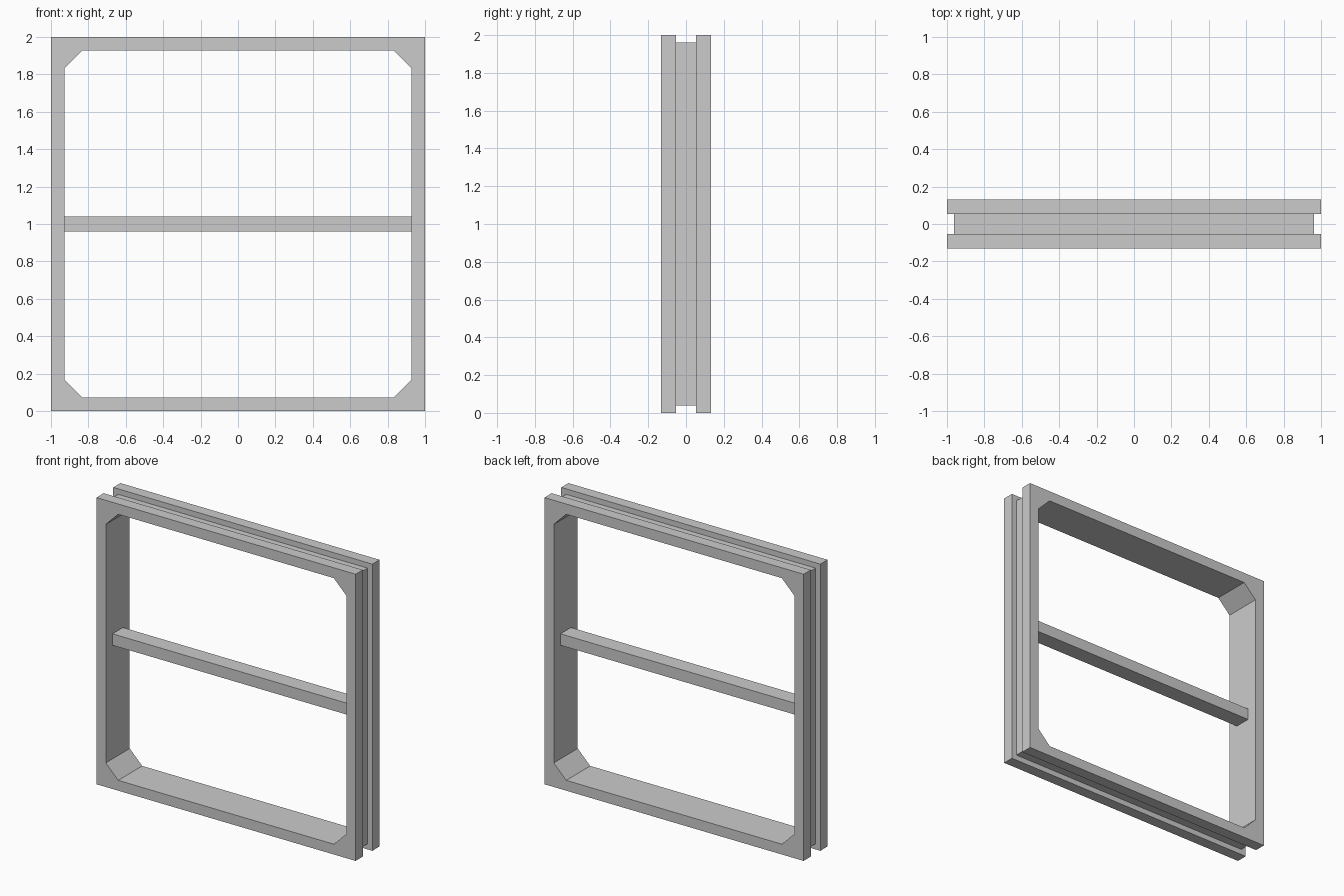
import bpy, bmesh

if "Cube" in bpy.data.objects:
    bpy.data.objects.remove(bpy.data.objects["Cube"])

HALF_DEPTH, GROOVE = 0.132, 0.053
INNER, CHAMFER = 0.928, 0.096


def loop_points(half, cut):
    """Octagon-ordered square around z = 1; cut = 0 doubles up the corners."""
    pts = []
    for sx, sz, flip in ((1, 1, 0), (-1, 1, 1), (-1, -1, 0), (1, -1, 1)):
        pair = [(sx * half, sz * (half - cut)), (sx * (half - cut), sz * half)]
        pts += pair[::-1] if flip else pair
    return pts


# Window frame: closed cross-section (size, corner cut, y) swept around the square
section = [
    (1.0, 0, -HALF_DEPTH), (1.0, 0, -GROOVE),
    (0.962, 0, -GROOVE), (0.962, 0, GROOVE),
    (1.0, 0, GROOVE), (1.0, 0, HALF_DEPTH),
    (INNER, CHAMFER, HALF_DEPTH), (INNER, CHAMFER, -HALF_DEPTH),
]
bm = bmesh.new()
rings = [[bm.verts.new((x, y, z + 1)) for x, z in loop_points(h, c)]
         for h, c, y in section]
for a, b in zip(rings, rings[1:] + rings[:1]):
    for i in range(8):
        j = (i + 1) % 8
        bm.faces.new((a[i], a[j], b[j], b[i]))
bmesh.ops.remove_doubles(bm, verts=bm.verts, dist=1e-4)
bmesh.ops.recalc_face_normals(bm, faces=bm.faces)
mesh = bpy.data.meshes.new("outer_frame")
bm.to_mesh(mesh)
bm.free()
bpy.context.collection.objects.link(bpy.data.objects.new("outer_frame", mesh))

# Horizontal crossbar between the side rails
bpy.ops.mesh.primitive_cube_add(size=1, location=(0, 0, 1))
bar = bpy.context.object
bar.name = "crossbar"
bar.scale = (2 * INNER, 0.115, 0.08)
bpy.ops.object.transform_apply(location=False, rotation=False, scale=True)
